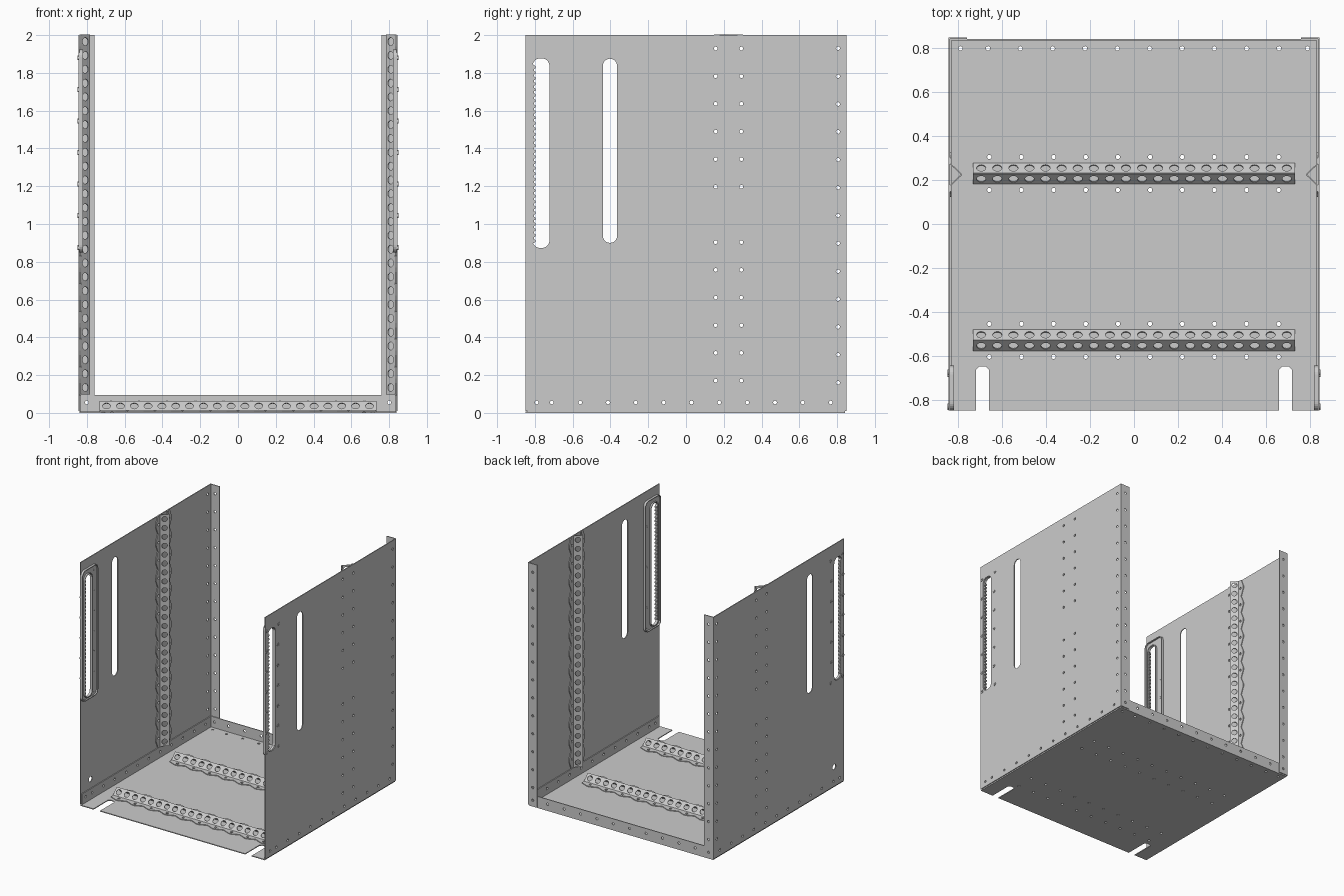
import bpy, bmesh
from math import sin, cos, pi
from mathutils import Matrix, Vector

if "Cube" in bpy.data.objects:
    bpy.data.objects.remove(bpy.data.objects["Cube"])


def circle(x, y, r=0.01, n=12):
    return [(x + r * cos(2 * pi * i / n), y + r * sin(2 * pi * i / n)) for i in range(n)]


def rounded(x0, y0, x1, y1, r, n=6):
    pts = []
    for k, (cx, cy) in enumerate([(x1 - r, y1 - r), (x0 + r, y1 - r), (x0 + r, y0 + r), (x1 - r, y0 + r)]):
        for i in range(n + 1):
            a = pi / 2 * (k + i / n)
            pts.append((cx + r * cos(a), cy + r * sin(a)))
    return pts


def rect(x0, y0, x1, y1):
    return [(x0, y0), (x1, y0), (x1, y1), (x0, y1)]


def frame(o, u, v):
    u, v = Vector(u).normalized(), Vector(v).normalized()
    m = Matrix((u, v, u.cross(v))).transposed().to_4x4()
    m.translation = o
    return m


def plate(bm, outline, holes, thick, m):
    """Add a flat sheet with cut-outs, centred on the plane of m."""
    cu = bpy.data.curves.new("sheet", 'CURVE')
    cu.dimensions, cu.fill_mode, cu.extrude = '2D', 'BOTH', thick / 2
    for loop in [outline] + holes:
        sp = cu.splines.new('POLY')
        sp.points.add(len(loop) - 1)
        for p, (x, y) in zip(sp.points, loop):
            p.co = (x, y, 0, 1)
        sp.use_cyclic_u = True
    ob = bpy.data.objects.new("sheet", cu)
    bpy.context.scene.collection.objects.link(ob)
    dg = bpy.context.evaluated_depsgraph_get()
    dg.update()
    me = bpy.data.meshes.new_from_object(ob.evaluated_get(dg))
    me.transform(m)
    bm.from_mesh(me)
    bpy.data.objects.remove(ob)
    bpy.data.curves.remove(cu)
    bpy.data.meshes.remove(me)


def finish(bm, name):
    bmesh.ops.remove_doubles(bm, verts=bm.verts, dist=1e-5)
    bmesh.ops.recalc_face_normals(bm, faces=bm.faces)
    me = bpy.data.meshes.new(name)
    bm.to_mesh(me)
    bm.free()
    for p in me.polygons:
        p.use_smooth = False
    ob = bpy.data.objects.new(name, me)
    bpy.context.scene.collection.objects.link(ob)
    return ob


T = 0.007          # sheet thickness
P = 0.1465         # bolt pitch


def rib(name, m, n, bolt, skip=()):
    """Perforated V rib with scalloped flanges; m maps along / across / up."""
    bm = bmesh.new()
    h = n * P / 2
    for s in (1, -1):
        edge = [(-h, s * 0.048), (h, s * 0.048), (h, s * 0.076)]
        bolts = []
        for i in reversed(range(n)):
            x = -h + P * (i + 0.5)
            edge += [(x + 0.012, s * 0.102), (x - 0.012, s * 0.102), (x - P / 2, s * 0.076)]
            if i not in skip:
                bolts.append(circle(x, s * bolt))
        plate(bm, edge, bolts, 0.006, m @ Matrix.Translation((0, 0, 0.003)))
        slope = frame((0, s * 0.048, 0.003), (1, 0, 0), (0, -s * 0.048, 0.05))
        holes = [circle(-h + P / 2 * (i + 0.5), 0.035, 0.021, 16) for i in range(2 * n)]
        plate(bm, rect(-h, 0, h, 0.0693), holes, 0.005, m @ slope)
    finish(bm, name)


# Shared hole positions
low_ys = [-0.79, -0.71] + [-0.56 + 0.1473 * i for i in range(10)]
back_xs = [-0.79] + [-0.665 + 0.1473 * i for i in range(10)] + [0.79]
high_zs = [0.16 + 0.1475 * i for i in range(13)]
rib_zs = [1.05 + P * (i - 6) for i in range(13) if i != 6]
rib_xs = [P * (i - 4.5) for i in range(10)]
floor_ribs = (0.23, -0.53)
screws = [(-0.83, 1.88), (-0.675, 1.88), (-0.83, 0.875), (-0.675, 0.875)]
screws += [(y, 1.045 + 0.1665 * i) for y in (-0.834, -0.685) for i in range(5)]

# Floor pan with front notches and upturned flanges
bm = bmesh.new()
half = [(0.66, -0.85), (0.66, -0.665), (0.675, -0.65), (0.705, -0.65), (0.72, -0.665),
        (0.72, -0.85), (0.838, -0.85), (0.838, 0.843)]
outline = half + [(-x, y) for x, y in reversed(half)]
holes = [circle(x, 0.8) for x in back_xs]
holes += [circle(x, y + d) for x in rib_xs for y in floor_ribs for d in (-0.075, 0.075)]
plate(bm, outline, holes, T, Matrix.Translation((0, 0, T / 2)))
for s in (1, -1):
    plate(bm, rect(-0.84, 0, 0.836, 0.095), [circle(y, 0.055) for y in low_ys], T,
          frame((s * 0.8345, 0, 0), (0, 1, 0), (0, 0, 1)))
plate(bm, rect(-0.838, 0, 0.838, 0.095), [circle(x * 0.8 / 0.79, 0.055) for x in back_xs], T,
      frame((0, 0.8395, 0), (1, 0, 0), (0, 0, 1)))
finish(bm, "floor_pan")

for y, n in zip(floor_ribs, ("rear", "front")):
    rib(n + "_floor_rib", frame((0, y, T), (1, 0, 0), (0, 1, 0)), 10, 0.075)

for s, side in ((1, "right"), (-1, "left")):
    # Side panel with slots, hole rows and rear flange
    bm = bmesh.new()
    holes = [circle(y, 0.055) for y in low_ys] + [circle(0.805, z) for z in high_zs]
    holes += [circle(0.225 + d, z) for z in rib_zs for d in (-0.068, 0.068)]
    holes.append(rounded(-0.815, 0.87, -0.72, 1.88, 0.04))
    holes.append(rounded(-0.44, 0.9, -0.365, 1.875, 0.0374))
    if s < 0:
        holes.append(circle(-0.72, 0.17, 0.022, 20))
    plate(bm, rect(-0.85, 0.01, 0.85, 2), holes, T, frame((s * 0.8415, 0, 0), (0, 1, 0), (0, 0, 1)))
    holes = [circle(s * 0.8, z) for z in [0.055] + high_zs]
    plate(bm, rect(s * 0.845, 0.01, s * 0.76, 2), holes, T, frame((0, 0.8465, 0), (1, 0, 0), (0, 0, 1)))
    finish(bm, side + "_side_panel")

    # Upright stiffening rib
    m = Matrix(((0, 0, -s, s * 0.838), (0, 1, 0, 0.225), (1, 0, 0, 1.05), (0, 0, 0, 1)))
    rib(side + "_side_rib", m, 13, 0.068, (6,))

    # Rimmed bezel behind the front slot
    bm = bmesh.new()
    outer = rounded(-0.849, 0.848, -0.645, 1.925, 0.04)
    slot = rounded(-0.812, 0.873, -0.723, 1.877, 0.04)
    plate(bm, outer, [slot], 0.006, frame((s * 0.835, 0, 0), (0, 1, 0), (0, 0, 1)))
    m = frame((s * 0.827, 0, 0), (0, 1, 0), (0, 0, 1))
    plate(bm, outer, [rounded(-0.842, 0.855, -0.652, 1.918, 0.034)], 0.014, m)
    plate(bm, rounded(-0.819, 0.866, -0.716, 1.884, 0.045), [slot], 0.014, m)
    finish(bm, side + "_slot_bezel")

    # Toothed strip along the front edge of the slot
    bm = bmesh.new()
    teeth = [(-0.814, 1.85), (-0.814, 0.9)]
    for i in range(32):
        z = 0.9 + i * 0.0297
        teeth += [(-0.806, z), (-0.797, z + 0.004), (-0.797, z + 0.016), (-0.806, z + 0.02)]
    plate(bm, teeth, [], 0.02, frame((s * 0.833, 0, 0), (0, 1, 0), (0, 0, 1)))
    finish(bm, side + "_slot_teeth")

    # Bezel screws
    bm = bmesh.new()
    for y, z in screws:
        m = frame((s * 0.84, y, z), (0, 1, 0), (0, 0, 1))
        plate(bm, circle(0, 0, 0.013), [circle(0, 0, 0.005, 6)], 0.017, m)
    finish(bm, side + "_bezel_screws")
